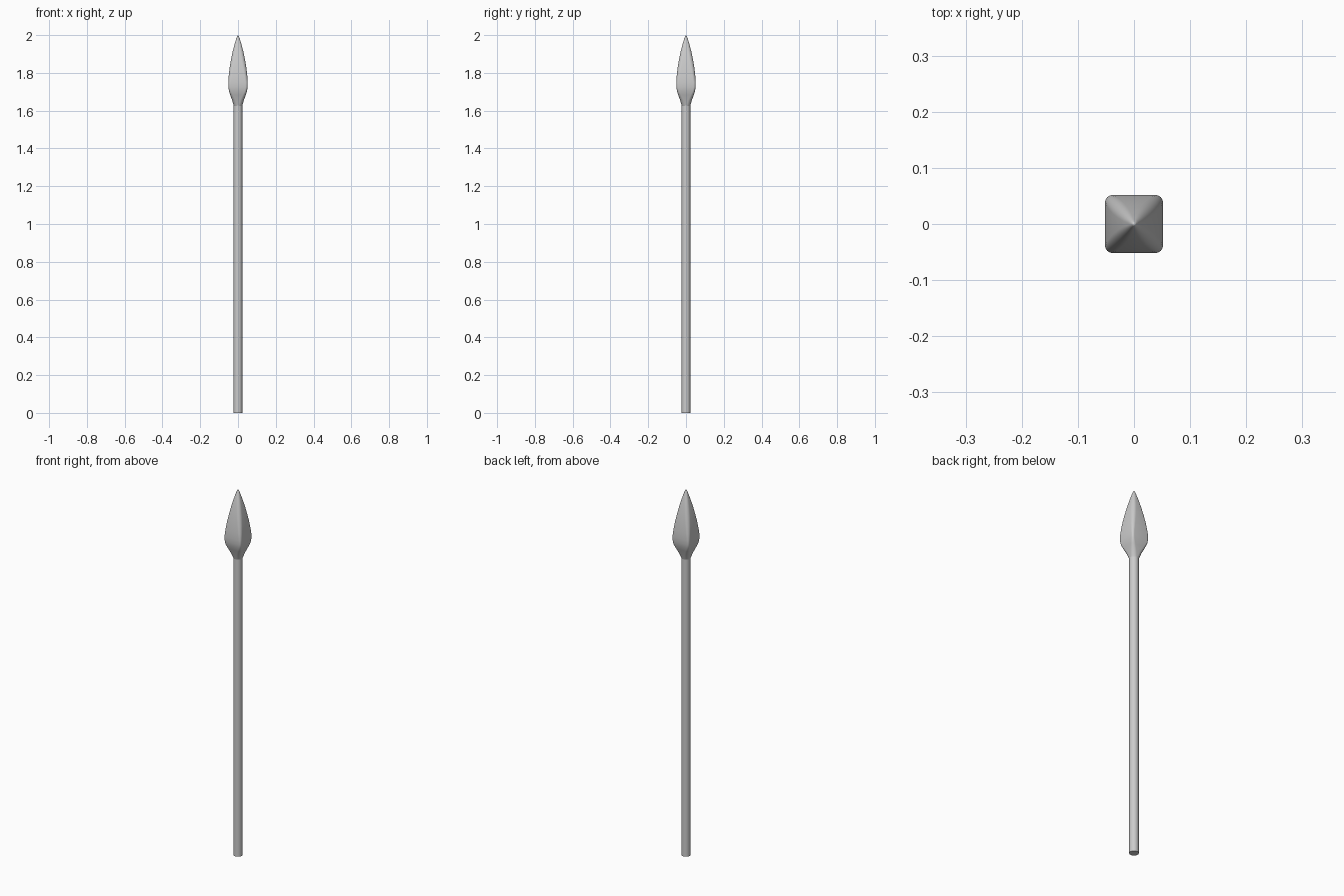
import bpy, bmesh, math

if "Cube" in bpy.data.objects:
    bpy.data.objects.remove(bpy.data.objects["Cube"])


def rounded_square(half, roundness, z, seg=8):
    """Ring of points; roundness 1 gives a circle, 0 a sharp square."""
    r = half * roundness
    pts = []
    for q in range(4):
        mid = math.radians(45 + 90 * q)
        cx = (half - r) * math.copysign(1, math.cos(mid))
        cy = (half - r) * math.copysign(1, math.sin(mid))
        for i in range(seg + 1):
            a = math.radians(90 * q + 90 * i / seg)
            pts.append((cx + r * math.cos(a), cy + r * math.sin(a), z))
    return pts


def loft(name, sections, tip=None):
    bm = bmesh.new()
    rings = [[bm.verts.new(p) for p in rounded_square(*s)] for s in sections]
    n = len(rings[0])
    for a, b in zip(rings, rings[1:]):
        for i in range(n):
            j = (i + 1) % n
            bm.faces.new((a[i], a[j], b[j], b[i]))
    bm.faces.new(rings[0][::-1])
    if tip is None:
        bm.faces.new(rings[-1])
    else:
        t = bm.verts.new((0, 0, tip))
        for i in range(n):
            bm.faces.new((rings[-1][i], rings[-1][(i + 1) % n], t))
    bmesh.ops.remove_doubles(bm, verts=bm.verts, dist=1e-5)
    bmesh.ops.recalc_face_normals(bm, faces=bm.faces)
    me = bpy.data.meshes.new(name)
    bm.to_mesh(me)
    bm.free()
    ob = bpy.data.objects.new(name, me)
    bpy.context.collection.objects.link(ob)
    bpy.ops.object.select_all(action='DESELECT')
    ob.select_set(True)
    bpy.context.view_layer.objects.active = ob
    bpy.ops.object.shade_smooth_by_angle(angle=math.radians(40))
    return ob


# round shaft
bpy.ops.mesh.primitive_cylinder_add(vertices=32, radius=0.023, depth=1.64,
                                    location=(0, 0, 0.82))
shaft = bpy.context.object
shaft.name = "shaft"
bpy.ops.object.shade_smooth_by_angle(angle=math.radians(40))

# leaf-shaped spearhead: round socket, squared belly, round tip
loft("spearhead", [
    (0.0225, 0.95, 1.625), (0.031, 0.65, 1.655), (0.041, 0.38, 1.683),
    (0.048, 0.25, 1.705), (0.0505, 0.22, 1.725), (0.0515, 0.25, 1.75),
    (0.049, 0.33, 1.785), (0.0445, 0.42, 1.825), (0.038, 0.52, 1.865),
    (0.029, 0.62, 1.91), (0.018, 0.75, 1.953), (0.008, 0.9, 1.985),
    (0.004, 1.0, 1.995)], tip=2.0)
